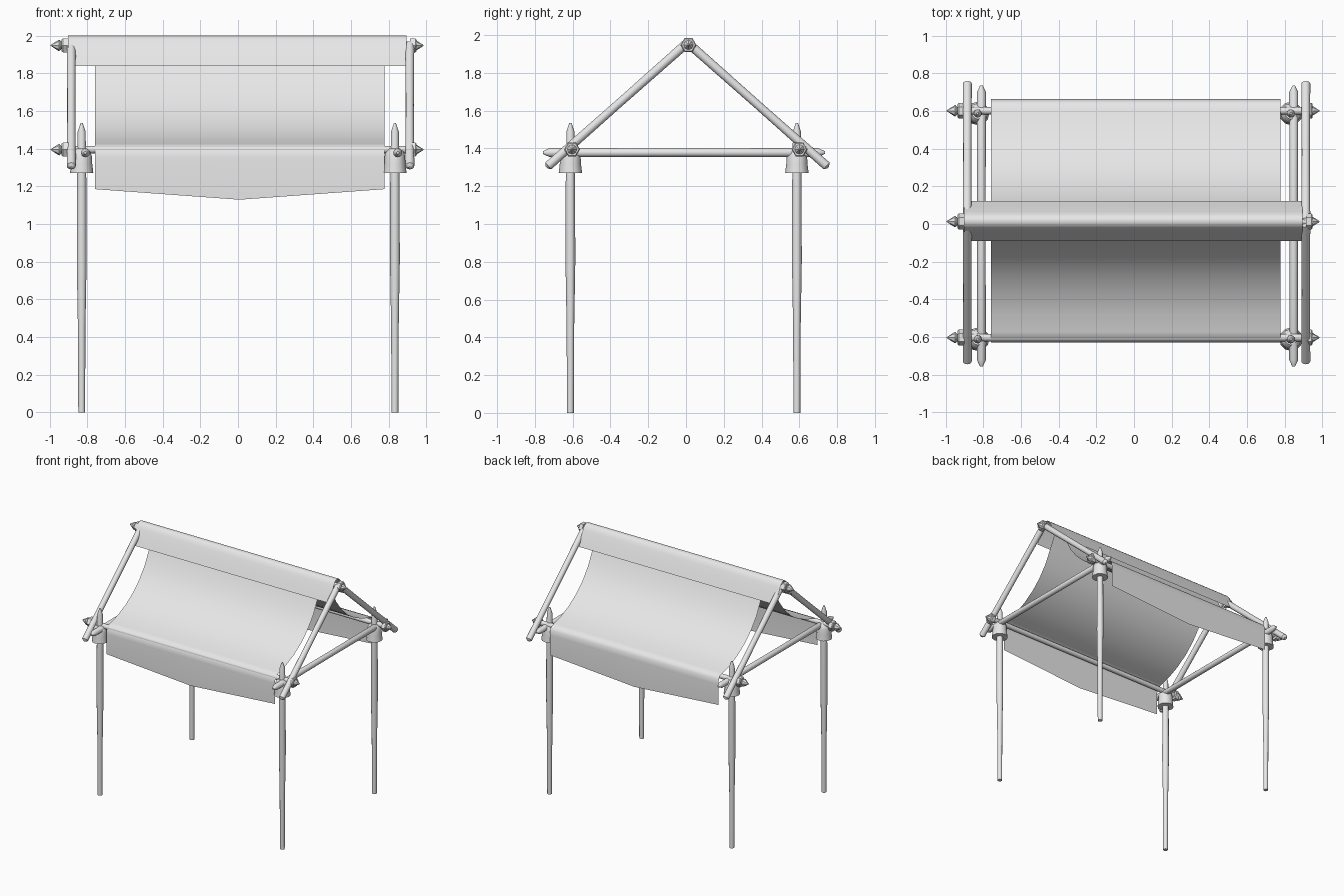
import bpy, bmesh, math
from mathutils import Vector

cube = bpy.data.objects.get("Cube")
if cube:
    bpy.data.objects.remove(cube, do_unlink=True)

grey = bpy.data.materials.new("plain_grey")
grey.use_nodes = True
grey.diffuse_color = (0.8, 0.8, 0.8, 1)
grey.node_tree.nodes["Principled BSDF"].inputs["Base Color"].default_value = (0.8, 0.8, 0.8, 1)


def finish(name, bm, angle=35):
    bmesh.ops.recalc_face_normals(bm, faces=bm.faces)
    mesh = bpy.data.meshes.new(name)
    bm.to_mesh(mesh)
    bm.free()
    mesh.materials.append(grey)
    obj = bpy.data.objects.new(name, mesh)
    bpy.context.collection.objects.link(obj)
    bpy.ops.object.select_all(action='DESELECT')
    obj.select_set(True)
    bpy.context.view_layer.objects.active = obj
    bpy.ops.object.shade_smooth_by_angle(angle=math.radians(angle))
    return obj


def lathe(name, start, end, profile, sides=12):
    """Turn (distance, radius) pairs around the line from start to end."""
    start, end = Vector(start), Vector(end)
    axis = (end - start).normalized()
    turn = axis.to_track_quat('Z', 'Y')
    bm = bmesh.new()
    rings = []
    for dist, radius in profile:
        ring = []
        for i in range(sides):
            a = math.tau * i / sides
            p = Vector((radius * math.cos(a), radius * math.sin(a), dist))
            ring.append(bm.verts.new(start + turn @ p))
        rings.append(ring)
    for low, high in zip(rings, rings[1:]):
        for i in range(sides):
            j = (i + 1) % sides
            bm.faces.new((low[i], low[j], high[j], high[i]))
    bm.faces.new(rings[0])
    bm.faces.new(rings[-1])
    return finish(name, bm)


def pole(name, start, end, radius, tip=0.035):
    """Round pole with both ends sharpened to a blunt point."""
    length = (Vector(end) - Vector(start)).length
    lathe(name, start, end, [(0, radius * 0.3), (tip, radius), (length / 2, radius * 0.92),
                             (length - tip, radius), (length, radius * 0.3)])


def cloth(name, half_profile, xs, centre_y, hem_drop=0):
    """Thin sheet draped over the ridge, mirrored front to back."""
    profile = [(-y, z) for y, z in reversed(half_profile)] + half_profile[1:]
    last = len(profile) - 1
    bm = bmesh.new()
    rows = []
    for k, (y, z) in enumerate(profile):
        row = []
        for c, x in enumerate(xs):
            drop = hem_drop if k in (0, last) and c == 1 else 0
            row.append(bm.verts.new((x, centre_y + y, z - drop)))
        rows.append(row)
    for a, b in zip(rows, rows[1:]):
        for c in range(len(xs) - 1):
            bm.faces.new((a[c], a[c + 1], b[c + 1], b[c]))
    return finish(name, bm, 50)


# Corner posts with flared collars
post_profile = [(0, 0.018), (0.45, 0.02), (0.8, 0.026), (1.2, 0.025), (1.49, 0.021), (1.535, 0.006)]
collar_profile = [(0, 0.062), (0.05, 0.056), (0.09, 0.054), (0.115, 0.046), (0.13, 0.03)]
for side, x in (("right", -0.83), ("left", 0.833)):
    for end, y in (("front", -0.612), ("back", 0.587)):
        lathe(f"{end}_{side}_post", (x, y, 0), (x, y, 1.535), post_profile)
        lathe(f"{end}_{side}_collar", (x, y, 1.27), (x, y, 1.4), collar_profile)

# Side beams and crossed rafters at each gable
for side, beam_x, rafter_x in (("right", -0.81, -0.885), ("left", 0.848, 0.912)):
    pole(f"{side}_side_beam", (beam_x, -0.757, 1.378), (beam_x, 0.735, 1.378), 0.024)
    for end, y in (("front", -0.738), ("back", 0.753)):
        pole(f"{end}_{side}_rafter", (rafter_x, y, 1.3), (rafter_x, 0.008, 1.96), 0.024, 0.012)

# Ridge and eave poles, with hexagonal nuts and spiked caps
for name, y, z in (("ridge", 0.013, 1.948), ("front_eave", -0.603, 1.395), ("back_eave", 0.601, 1.395)):
    lathe(f"{name}_pole", (-0.95, y, z), (0.95, y, z), [(0, 0.02), (1.9, 0.02)])
    for side, inner, tip, sign in (("right", -0.9, -0.995, -1), ("left", 0.912, 0.985, 1)):
        lathe(f"{name}_{side}_nut", (inner, y, z), (inner + sign * 0.036, y, z),
              [(0, 0.042), (0.03, 0.042), (0.036, 0.036)], 6)
        lathe(f"{name}_{side}_spike", (tip - sign * 0.055, y, z), (tip, y, z),
              [(0, 0.022), (0.01, 0.031), (0.055, 0.002)], 8)

# Sagging canopy with hanging flaps, and the ridge cover over it
canopy = [(0, 1.986), (0.03, 1.965), (0.055, 1.91), (0.1, 1.82), (0.15, 1.725), (0.22, 1.635),
          (0.3, 1.56), (0.4, 1.495), (0.5, 1.45), (0.59, 1.425), (0.625, 1.415),
          (0.642, 1.39), (0.646, 1.35), (0.646, 1.185)]
cloth("canopy", canopy, (-0.759, 0.008, 0.778), 0.017, 0.056)
cover = [(0, 2.0), (0.018, 1.996), (0.034, 1.982), (0.048, 1.958), (0.075, 1.905), (0.105, 1.84)]
cloth("ridge_cover", cover, (-0.903, 0, 0.895), 0.016)
